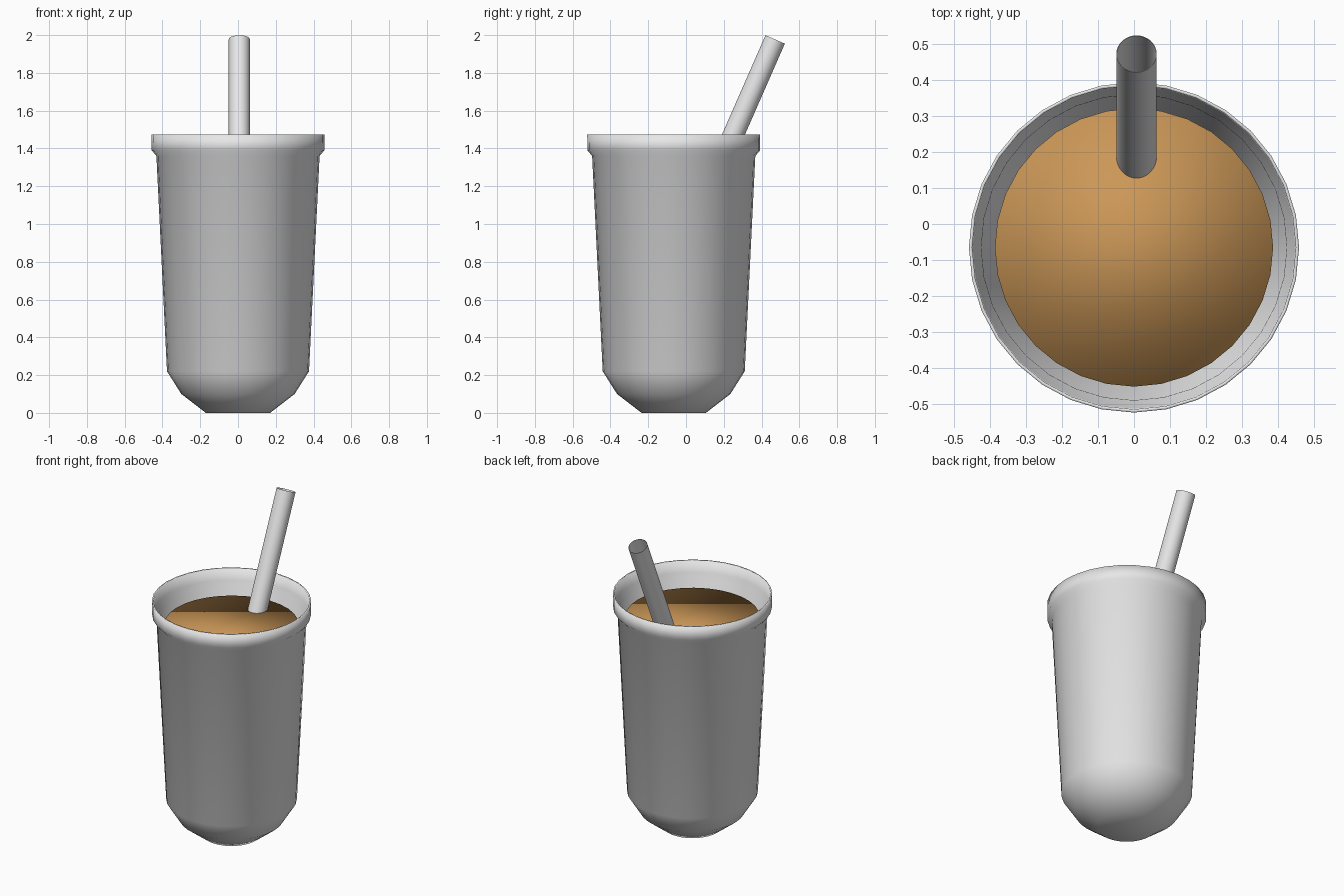
import bpy
import bmesh
import math
from mathutils import Vector

cube = bpy.data.objects.get("Cube")
if cube:
    bpy.data.objects.remove(cube)

SIDES = 32
CUP_Y = -0.065


def make_material(name, rgb):
    mat = bpy.data.materials.new(name)
    mat.use_nodes = True
    color = (*rgb, 1.0)
    mat.diffuse_color = color
    bsdf = mat.node_tree.nodes["Principled BSDF"]
    bsdf.inputs["Base Color"].default_value = color
    bsdf.inputs["Roughness"].default_value = 0.5
    return mat


def lathe(name, profile, mat, sides=SIDES, cap_ends=True, loop=False):
    """Spin (radius, height) points around z; all faces smooth."""
    bm = bmesh.new()
    rings = []
    for r, z in profile:
        angles = [2 * math.pi * i / sides for i in range(sides)]
        rings.append([bm.verts.new((r * math.cos(a), r * math.sin(a), z)) for a in angles])
    pairs = list(zip(rings, rings[1:]))
    if loop:
        pairs.append((rings[-1], rings[0]))
    for low, high in pairs:
        for i in range(sides):
            j = (i + 1) % sides
            bm.faces.new((low[i], low[j], high[j], high[i]))
    if cap_ends:
        bm.faces.new(rings[0])
        bm.faces.new(rings[-1])
    bmesh.ops.recalc_face_normals(bm, faces=bm.faces[:])
    for face in bm.faces:
        face.smooth = True
    mesh = bpy.data.meshes.new(name)
    bm.to_mesh(mesh)
    bm.free()
    mesh.materials.append(mat)
    obj = bpy.data.objects.new(name, mesh)
    bpy.context.collection.objects.link(obj)
    return obj


white = make_material("plain white", (0.8, 0.8, 0.8))
brown = make_material("milky brown", (0.60, 0.31, 0.095))

# Cup: outside from the base up, over the lip, then down the inside
cup_profile = [
    (0.17, 0.0), (0.30, 0.10), (0.376, 0.22), (0.432, 1.36),
    (0.457, 1.39), (0.458, 1.475),
    (0.449, 1.475), (0.447, 1.40), (0.424, 1.37),
    (0.365, 0.225), (0.29, 0.11), (0.16, 0.012),
]
cup = lathe("cup", cup_profile, white)
cup.location.y = CUP_Y

# Drink: slightly narrower than the cup, with a flat top
drink = lathe("drink", [(0.15, 0.03), (0.28, 0.12), (0.345, 0.23), (0.386, 1.33)], brown)
drink.location.y = CUP_Y

# Straw: thin open tube leaning backwards
top = Vector((0.007, 0.472, 1.977))
bottom = Vector((0.007, -0.25, 0.33))
length = (top - bottom).length
straw = lathe("straw", [(0.056, 0), (0.056, length), (0.0545, length), (0.0545, 0)],
              white, cap_ends=False, loop=True)
bpy.context.view_layer.objects.active = straw
straw.select_set(True)
bpy.ops.object.shade_smooth_by_angle(angle=math.radians(40))
straw.location = bottom
straw.rotation_euler = (top - bottom).to_track_quat("Z", "Y").to_euler()
